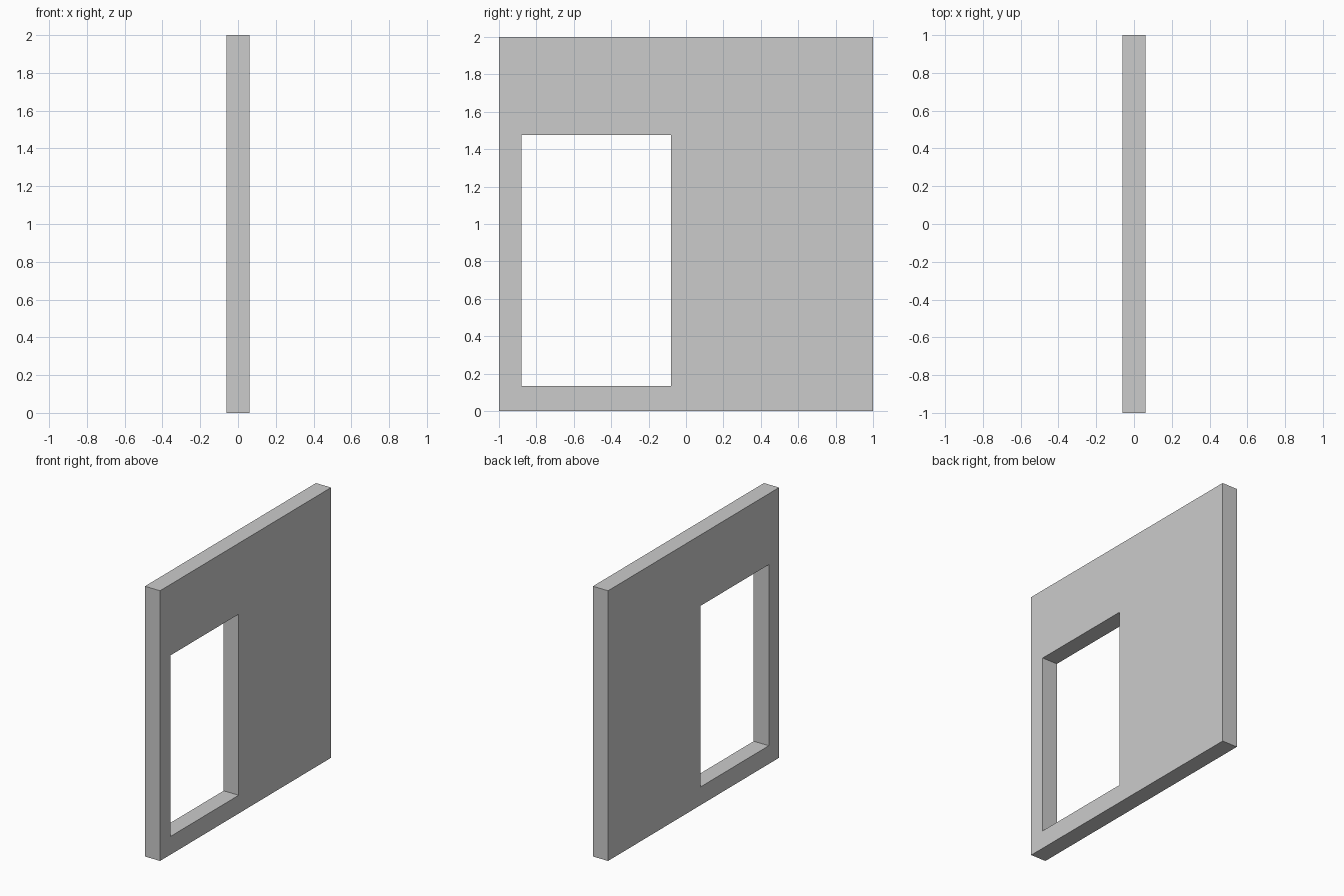
import bpy
import bmesh

if "Cube" in bpy.data.objects:
    bpy.data.objects.remove(bpy.data.objects["Cube"])

HALF_THICKNESS = 0.062


def rectangle(y0, y1, z0, z1):
    return [(y0, z0), (y1, z0), (y1, z1), (y0, z1)]


outer = rectangle(-1.0, 1.0, 0.0, 2.0)
opening = rectangle(-0.88, -0.08, 0.135, 1.475)

bm = bmesh.new()


def ring(points, x):
    return [bm.verts.new((x, y, z)) for y, z in points]


# Four closed loops: wall outline and opening on both sides, bridged in a cycle
loops = [ring(outer, HALF_THICKNESS), ring(opening, HALF_THICKNESS),
         ring(opening, -HALF_THICKNESS), ring(outer, -HALF_THICKNESS)]
for a, b in zip(loops, loops[1:] + loops[:1]):
    for i in range(4):
        j = (i + 1) % 4
        bm.faces.new((a[i], a[j], b[j], b[i]))
bmesh.ops.recalc_face_normals(bm, faces=bm.faces)

# Wall panel with the off-centre opening
mesh = bpy.data.meshes.new("wall_panel")
bm.to_mesh(mesh)
bm.free()
wall = bpy.data.objects.new("wall_panel", mesh)
bpy.context.collection.objects.link(wall)
